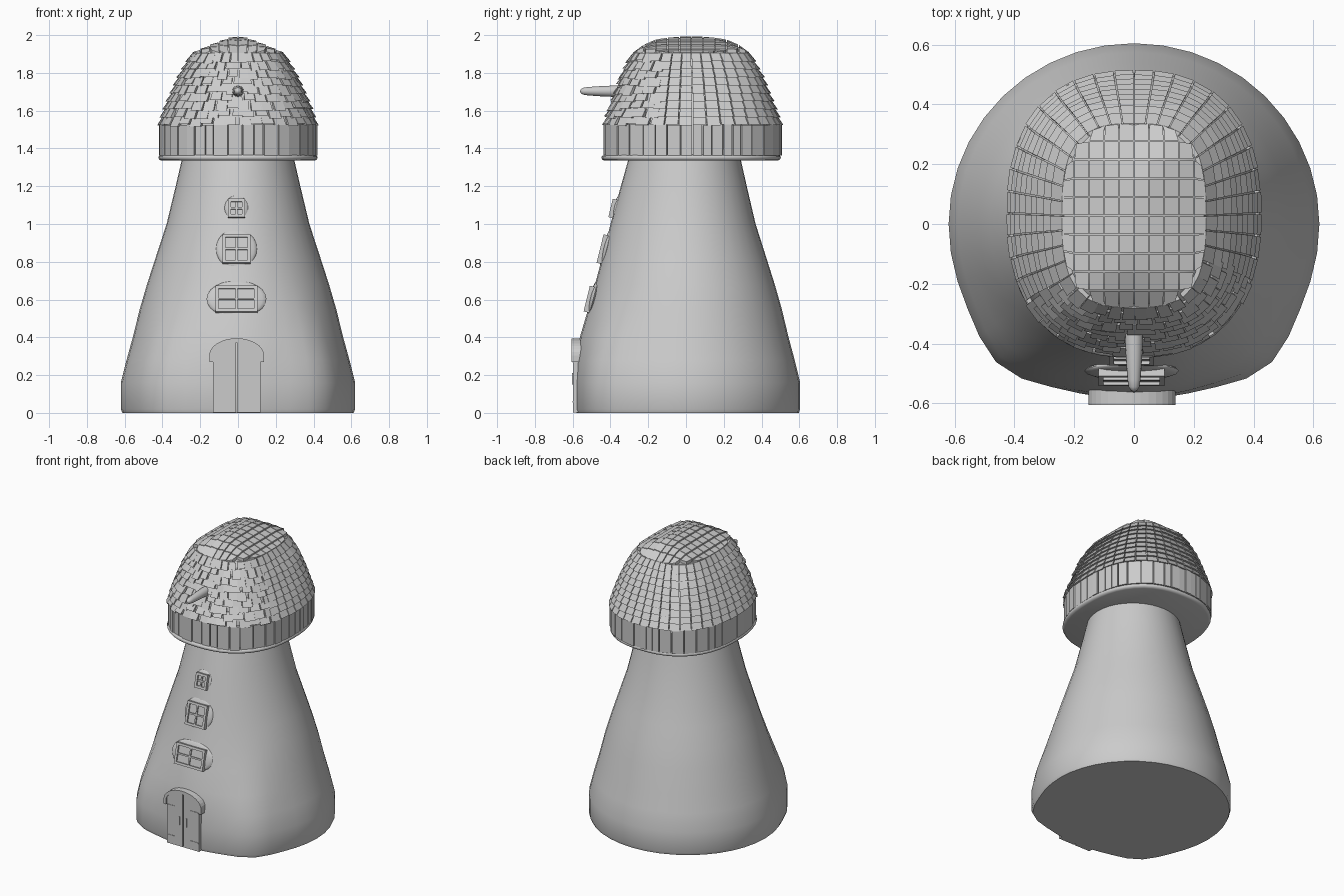
import bpy, bmesh, math, random
from mathutils import Vector, Matrix

random.seed(4)
if "Cube" in bpy.data.objects:
    bpy.data.objects.remove(bpy.data.objects["Cube"])

# One plain material for everything
plaster = bpy.data.materials.new("plain_grey")
plaster.use_nodes = True
GREY = (0.6, 0.6, 0.6, 1)
plaster.diffuse_color = GREY
plaster.node_tree.nodes["Principled BSDF"].inputs["Base Color"].default_value = GREY


def finish(name, bm, smooth=None):
    bmesh.ops.recalc_face_normals(bm, faces=bm.faces[:])
    me = bpy.data.meshes.new(name)
    bm.to_mesh(me)
    bm.free()
    me.materials.append(plaster)
    ob = bpy.data.objects.new(name, me)
    bpy.context.collection.objects.link(ob)
    if smooth:
        bpy.ops.object.select_all(action='DESELECT')
        ob.select_set(True)
        bpy.context.view_layer.objects.active = ob
        bpy.ops.object.shade_smooth_by_angle(angle=math.radians(smooth))
    return ob


def loft(bm, rings, caps=True):
    """Skin closed rings of equal length."""
    rows = [[bm.verts.new(p) for p in ring] for ring in rings]
    n = len(rows[0])
    for a, b in zip(rows, rows[1:]):
        for i in range(n):
            j = (i + 1) % n
            bm.faces.new((a[i], a[j], b[j], b[i]))
    if caps:
        bm.faces.new(rows[0])
        bm.faces.new(rows[-1])


def box(bm, centre, size, turn=Matrix()):
    m = Matrix.Translation(centre) @ turn
    bmesh.ops.create_cube(bm, size=1, matrix=m @ Matrix.Diagonal((*size, 1)))


def lerp_table(table, z):
    for a, b in zip(table, table[1:]):
        if z <= b[0]:
            f = max(0, (z - a[0]) / (b[0] - a[0]))
            return [p + (q - p) * f for p, q in zip(a, b)]
    return table[-1]


# Tower: height, side radius, front depth
TOWER = [(0, .612, .58), (.02, .62, .587), (.16, .62, .587), (.28, .59, .582), (.4, .557, .562),
         (.55, .52, .518), (.68, .482, .482), (.81, .44, .447), (1, .378, .4), (1.2, .33, .345),
         (1.36, .293, .3)]


def tower_point(t, z):
    _, side, front = lerp_table(TOWER, z)
    off = abs((t + math.pi / 2 + math.pi) % math.tau - math.pi)   # angle away from the front
    r = side + (front - side) * max(0, math.cos(off)) ** 4
    r += .042 * math.exp(-((off - .75) / .25) ** 2) * min(1, max(0, (.62 - z) / .35))
    back = .975 if math.sin(t) > 0 else 1
    return (r * math.cos(t), r * math.sin(t) * back, z)


bm = bmesh.new()
loft(bm, [[tower_point(math.tau * i / 40, row[0]) for i in range(40)] for row in TOWER])
finish("tower", bm, 40)

# Cap outline: height, half width, front, back, squareness
CAP = [(1.53, .412, -.43, .5, 2.4), (1.63, .378, -.393, .462, 2.5), (1.79, .306, -.335, .398, 2.8),
       (1.9, .24, -.28, .335, 3)]


def cap_point(t, z, off=0, scale=1):
    _, hx, front, back, n = lerp_table(CAP, z)
    c, s = math.cos(t), math.sin(t)
    r = (abs(c) ** n + abs(s) ** n) ** (-1 / n) * scale
    return Vector(((hx + off) * r * c, (front + back) / 2 + ((back - front) / 2 + off) * r * s, z))


def crown(x, y, lift=0):
    """Gently arched top with a ridge along y."""
    u, v = abs(x) / .24, abs(y - .0275) / .3075
    return Vector((x, y, 1.985 + lift - .09 * (u ** 3.9 + v ** 9) ** (1 / 3)))


def cap_ring(z, off=0, scale=1):
    return [cap_point(math.tau * i / 48, z, off, scale) for i in range(48)]


# Platform with rounded rim below the cap
bm = bmesh.new()
rings = []
for z, off in ((1.335, -.008), (1.34, .004), (1.35, .01), (1.36, .007), (1.367, -.006)):
    rings.append([Vector((p.x, p.y - .008, z)) for p in cap_ring(1.53, off)])
loft(bm, rings)
finish("cap_platform", bm, 50)

# Solid core of the band and roof
bm = bmesh.new()
rings = [[Vector((p.x, p.y, 1.36)) for p in cap_ring(1.53, -.012)]]
rings += [cap_ring(row[0], -.006) for row in CAP]
for k in (.85, .65, .45, .25, .05):
    rings.append([crown(p.x, p.y) for p in cap_ring(1.9, -.006, k)])
loft(bm, rings)
finish("roof_core", bm, 30)


def slab(bm, t0, t1, low, high):
    """Curved slab between two angles; low and high are (shape z, offset, real z)."""
    def pts(spec, inner):
        z, off, real = spec
        ps = [cap_point(t, z, -.012 if inner else off) for t in (t0, t1)]
        return [Vector((p.x, p.y, real)) for p in ps]
    a, b = pts(low, False), pts(low, True)
    c, d = pts(high, False), pts(high, True)
    loft(bm, [[a[0], a[1], b[1], b[0]], [c[0], c[1], d[1], d[0]]])


# Upright boards of the band
bm = bmesh.new()
widths = [random.uniform(.6, 1.3) for _ in range(44)]
t = 0
for w in widths:
    step = math.tau * w / sum(widths)
    off = random.uniform(.004, .011)
    slab(bm, t + .006, t + step - .006, (1.53, off, 1.362), (1.53, off, random.uniform(1.522, 1.532)))
    t += step
finish("band_boards", bm)

# Rows of shingles, ragged at the front
bm = bmesh.new()
ROWS, COLS = 9, 40
for row in range(ROWS):
    z0 = 1.525 + row * .042
    for col in range(COLS):
        t0 = math.tau * col / COLS
        ragged = math.sin(t0) < -.55
        wild = 1 if ragged else .25
        if ragged:
            t0 += (row % 2) * .07 + random.uniform(-.02, .02)
        low_z = z0 + random.uniform(-.012, .008) * wild
        low = (max(low_z, 1.53), .014 + random.uniform(-.004, .006) * wild, low_z)
        top = min(z0 + .044, 1.905)
        slab(bm, t0 + .006, t0 + math.tau / COLS - .006, low, (top, .001, top))
finish("roof_shingles", bm)

# Tiles over the crown, split by the ridge
bm = bmesh.new()


def crown_tile(x0, x1, y0, y1):
    cx, cy = (x0 + x1) / 2, (y0 + y1) / 2
    if (abs(cx) / .24) ** 3 + (abs(cy - .0275) / .3075) ** 3 > 1.05:
        return
    outer = x1 if abs(x1) > abs(x0) else x0

    def ring(bottom):
        out = []
        for x, y in ((x0, y0), (x1, y0), (x1, y1), (x0, y1)):
            q = ((abs(x) / .24) ** 3 + (abs(y - .0275) / .3075) ** 3) ** (1 / 3)
            k = 1 / max(1, q)
            lift = -.012 if bottom else (.013 if x == outer else .007)
            out.append(crown(x * k, .0275 + (y - .0275) * k, lift))
        return out
    loft(bm, [ring(True), ring(False)])


for side in (-1, 1):
    for i in range(5):
        for j in range(10):
            y = -.285 + j * .0625
            a, b = side * (.002 + i * .05), side * (.049 + i * .05)
            crown_tile(min(a, b), max(a, b), y + .002, y + .0605)
finish("crown_tiles", bm)

# Tapered axle stub pointing forward
bm = bmesh.new()
rings = []
for y, r in ((-.3, .03), (-.38, .03), (-.45, .027), (-.52, .022), (-.545, .018), (-.556, .011), (-.56, .003)):
    ring = [math.tau * i / 16 for i in range(16)]
    rings.append([(r * math.cos(a), y, 1.703 + r * math.sin(a)) for a in ring])
loft(bm, rings)
finish("axle_stub", bm, 60)

# Windows with cross bars, leaning with the wall
for name, z, w, h in (("lower", .6, .22, .14), ("middle", .865, .15, .155), ("upper", 1.08, .09, .1)):
    y = -lerp_table(TOWER, z)[2]
    lean = Matrix.Rotation(-.24, 4, 'X')
    place = Matrix.Translation((-.008, y, z)) @ lean
    bm = bmesh.new()
    bar = .016

    def part(x, d, zz, sx, sy, sz):
        box(bm, place @ Vector((x, d, zz)), (sx, sy, sz), lean)
    for s in (-1, 1):
        part(s * (w - bar) / 2, 0, 0, bar, .044, h)
        part(0, 0, s * (h - bar) / 2, w - 2 * bar, .044, bar)
    part(0, .004, 0, w - bar, .03, h - bar)
    part(0, -.002, 0, .01, .036, h - bar)
    part(0, -.002, 0, w - bar, .035, .01)
    finish(name + "_window", bm)
    # soft swelling of the plaster around the opening
    bm = bmesh.new()
    swell = place @ Matrix.Translation((0, .012, .006)) @ Matrix.Diagonal((w * .72, .022, h * .72, 1))
    bmesh.ops.create_uvsphere(bm, u_segments=24, v_segments=12, radius=1, matrix=swell)
    finish(name + "_window_swelling", bm, 60)


# Double door under a shallow arch
def arch(x, grow=0):
    return .305 + grow + .07 * math.sqrt(max(0, 1 - (x / (.13 + grow)) ** 2))


def prism(bm, outline, y0, y1):
    loft(bm, [[(x - .007, y, z) for x, z in outline] for y in (y0, y1)])


for name, side in (("left_door", 1), ("right_door", -1)):
    bm = bmesh.new()
    xs = [side * (.003 + .122 * i / 8) for i in range(9)]
    prism(bm, [(xs[0], .002), (xs[-1], .002)] + [(x, arch(x)) for x in reversed(xs)], -.52, -.598)
    for z in (.06, .27):
        box(bm, (side * .09 - .007, -.598, z), (.06, .006, .008))
    # handle
    for z in (.155, .205):
        box(bm, (side * .028 - .007, -.598, z), (.008, .01, .008))
    box(bm, (side * .028 - .007, -.602, .18), (.009, .005, .06))
    finish(name, bm)

bm = bmesh.new()
angles = [math.pi * i / 16 for i in range(17)]
outer = [(.145 * math.cos(a), .305 + .09 * math.sin(a)) for a in angles]
inner = [(.126 * math.cos(a), .305 + .068 * math.sin(a)) for a in angles]
outer = [(.145, .27)] + outer + [(-.145, .27)]
inner = [(.126, .27)] + inner + [(-.126, .27)]
for i in range(len(outer) - 1):
    prism(bm, [outer[i], outer[i + 1], inner[i + 1], inner[i]], -.5, -.605)
bmesh.ops.remove_doubles(bm, verts=bm.verts[:], dist=.0005)
finish("door_arch", bm, 40)
